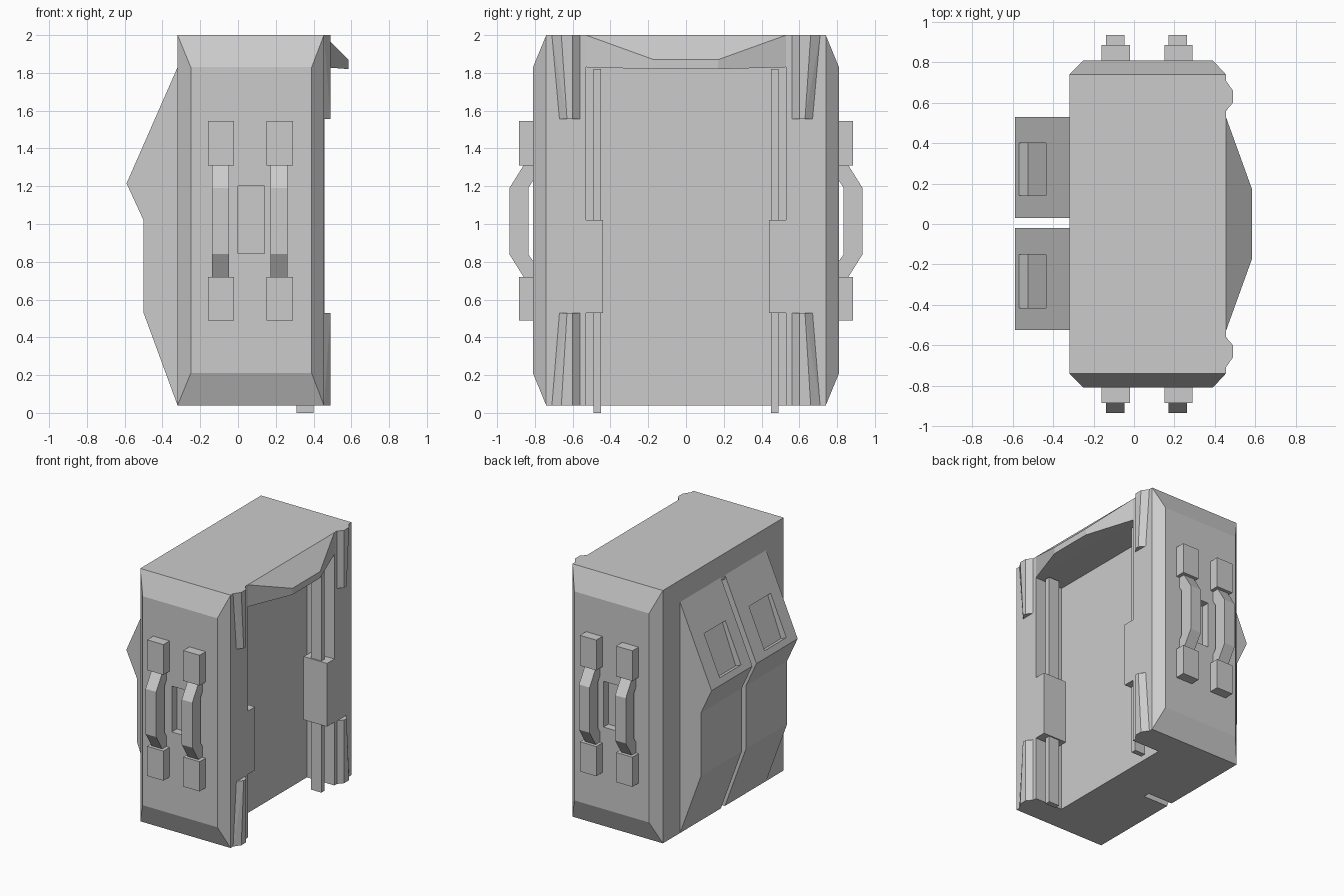
import bpy, bmesh
from itertools import product
from mathutils import Vector

if "Cube" in bpy.data.objects:
    bpy.data.objects.remove(bpy.data.objects["Cube"])


def finish(name, bm):
    bmesh.ops.recalc_face_normals(bm, faces=bm.faces[:])
    me = bpy.data.meshes.new(name)
    bm.to_mesh(me)
    bm.free()
    ob = bpy.data.objects.new(name, me)
    bpy.context.collection.objects.link(ob)
    return ob


def hull(name, pts):
    bm = bmesh.new()
    for p in pts:
        bm.verts.new(p)
    bmesh.ops.convex_hull(bm, input=bm.verts[:])
    bmesh.ops.dissolve_limit(bm, angle_limit=0.01, verts=bm.verts[:], edges=bm.edges[:])
    return finish(name, bm)


def box(name, x, y, z):
    return hull(name, list(product(x, y, z)))


def prism(name, prof, fn, a, b):
    """Extrude a 2D profile between a and b; fn maps (u, v, t) to xyz."""
    bm = bmesh.new()
    lo = [bm.verts.new(fn(u, v, a)) for u, v in prof]
    hi = [bm.verts.new(fn(u, v, b)) for u, v in prof]
    bm.faces.new(lo)
    bm.faces.new(hi)
    n = len(prof)
    for i in range(n):
        j = (i + 1) % n
        bm.faces.new((lo[i], lo[j], hi[j], hi[i]))
    return finish(name, bm)


def cut(ob, cutter):
    m = ob.modifiers.new("cut", 'BOOLEAN')
    m.operation = 'DIFFERENCE'
    m.solver = 'EXACT'
    m.object = cutter
    cutter.hide_render = True
    cutter.hide_viewport = True


# chamfered main body with an open bay, rear groove and side pockets
pts = [(x, y, z) for x in (-.32, .455) for y in (-.74, .74) for z in (.04, 2)]
pts += [(x, y, z) for x in (-.25, .39) for y in (-.81, .81) for z in (.21, 1.83)]
body = hull("body", pts)
cut(body, box("bay_cutter", (.22, 1), (-.53, .53), (-1, 1.83)))
cut(body, box("groove_cutter", (-1, -.11), (-.02, .03), (-1, 1.8)))
for s in (-1, 1):
    cut(body, box("pocket_cutter", (0, .14), (s * .75, s * 1), (.845, 1.2)))

# visor over the bay
hull("visor", [(.455, s * .53, z) for s in (-1, 1) for z in (1.83, 2)] +
     [(.585, s * .17, z) for s in (-1, 1) for z in (1.82, 1.87)])

for s in (-1, 1):
    # bay rails and clamp blocks
    box("bay_rail", (.31, .40), (s * .45, s * .49), (0, 1.82))
    box("rail_block", (.255, .455), (s * .44, s * .535), (.53, 1.02))
    # tapered ridges on the door posts, with a flat strip between
    box("post_strip", (.40, .458), (s * .56, s * .67), (.53, 1.555))
    for name, z_wide, z_thin in (("upper_ridge", 2, 1.555), ("lower_ridge", .04, .53)):
        wide = [(.44, .71), (.455, .71), (.49, .66), (.49, .60), (.455, .56), (.44, .56)]
        thin = [(.44, .67), (.455, .67), (.49, .63), (.49, .60), (.455, .56), (.44, .56)]
        hull(name, [(x, s * y, z_wide) for x, y in wide] +
             [(x, s * y, z_thin) for x, y in thin])

    # side handles with end blocks
    grip = [(.80, 1.32), (.86, 1.31), (.935, 1.19), (.935, .84), (.86, .72), (.80, .71),
            (.80, .79), (.835, .84), (.835, 1.19), (.80, 1.245)]
    for x0 in (-.16, .15):
        for z in ((.49, .72), (1.31, 1.545)):
            box("handle_mount", (x0, x0 + .14), (s * .80, s * .885), z)
        prism("handle_bar", grip, lambda u, v, t: (t, s * u, v), x0 + .022, x0 + .113)

# rear packs with sloped lids and sunken panels
pack = [(-.31, .04), (-.32, .04), (-.5, .53), (-.5, 1.02), (-.59, 1.215), (-.32, 1.83), (-.31, 1.83)]
slope = Vector((.27, .615)).normalized()
inward = Vector((slope.y, -slope.x))
for y0, y1 in ((.03, .53), (-.525, -.02)):
    ob = prism("rear_pack", pack, lambda u, v, t: (u, t, v), y0, y1)
    a = Vector((-.59, 1.215)) + slope * .05
    b = a + slope * .335
    quad = [a - inward * .05, b - inward * .05, b + inward * .03, a + inward * .05]
    cut(ob, prism("panel_cutter", [tuple(q) for q in quad], lambda u, v, t: (u, t, v),
                  y0 + .11, y1 - .13))
